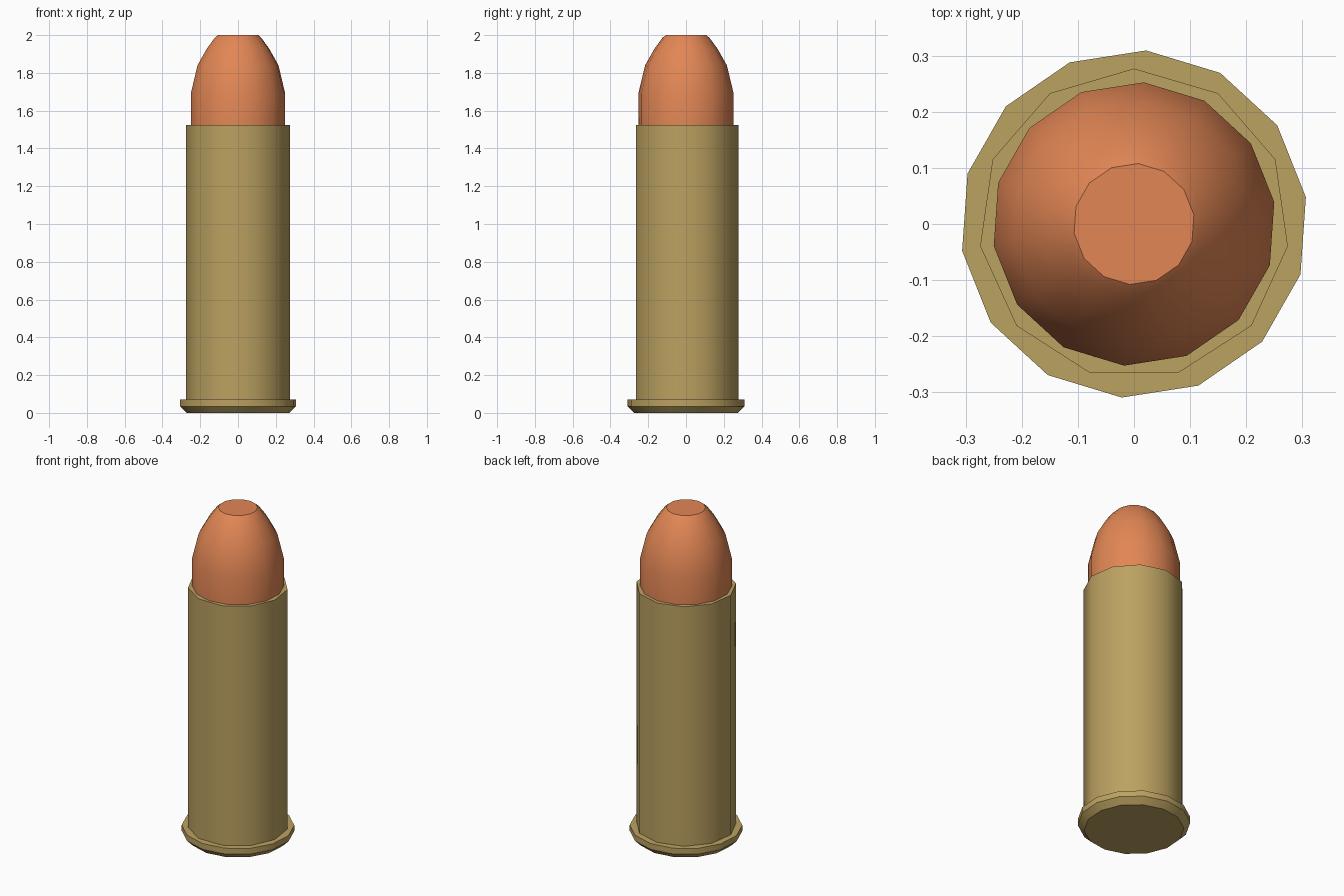
import bpy, bmesh
from math import cos, sin, pi, radians

if "Cube" in bpy.data.objects:
    bpy.data.objects.remove(bpy.data.objects["Cube"])


def material(name, color):
    m = bpy.data.materials.new(name)
    m.diffuse_color = (*color, 1)
    m.use_nodes = True
    m.node_tree.nodes["Principled BSDF"].inputs["Base Color"].default_value = m.diffuse_color
    return m


def lathe(name, profile, sides, phase, mat, cap_bottom=False, cap_top=False):
    """Spin a (radius, z) profile around the z axis."""
    bm = bmesh.new()
    rings = []
    for r, z in profile:
        angles = [phase + 2 * pi * i / sides for i in range(sides)]
        rings.append([bm.verts.new((r * cos(a), r * sin(a), z)) for a in angles])
    for low, high in zip(rings, rings[1:]):
        for i in range(sides):
            j = (i + 1) % sides
            bm.faces.new((low[i], low[j], high[j], high[i]))
    if cap_bottom:
        bm.faces.new(rings[0][::-1])
    if cap_top:
        bm.faces.new(rings[-1])
    mesh = bpy.data.meshes.new(name)
    bm.to_mesh(mesh)
    bm.free()
    obj = bpy.data.objects.new(name, mesh)
    bpy.context.collection.objects.link(obj)
    mesh.materials.append(mat)
    bpy.ops.object.select_all(action='DESELECT')
    obj.select_set(True)
    bpy.context.view_layer.objects.active = obj
    bpy.ops.object.shade_smooth_by_angle(angle=radians(40))
    return obj


brass = material("brass", (0.50, 0.36, 0.12))
copper = material("copper", (0.76, 0.24, 0.09))

# Flanged base with chamfered underside
lathe("base_rim", [(0.275, 0), (0.31, 0.035), (0.31, 0.07), (0.255, 0.07)],
      14, pi / 2 - 0.07, brass, cap_bottom=True)

# Straight casing with a thin lip around the tip
lathe("casing", [(0.277, 0.07), (0.277, 1.525), (0.247, 1.525)],
      11, pi / 2, brass)

# Rounded tip with a flat nose
lathe("tip", [(0.253, 1.51), (0.253, 1.69), (0.217, 1.84), (0.166, 1.93),
              (0.125, 1.985), (0.108, 2.0)],
      14, pi / 2 - 0.07, copper, cap_top=True)
